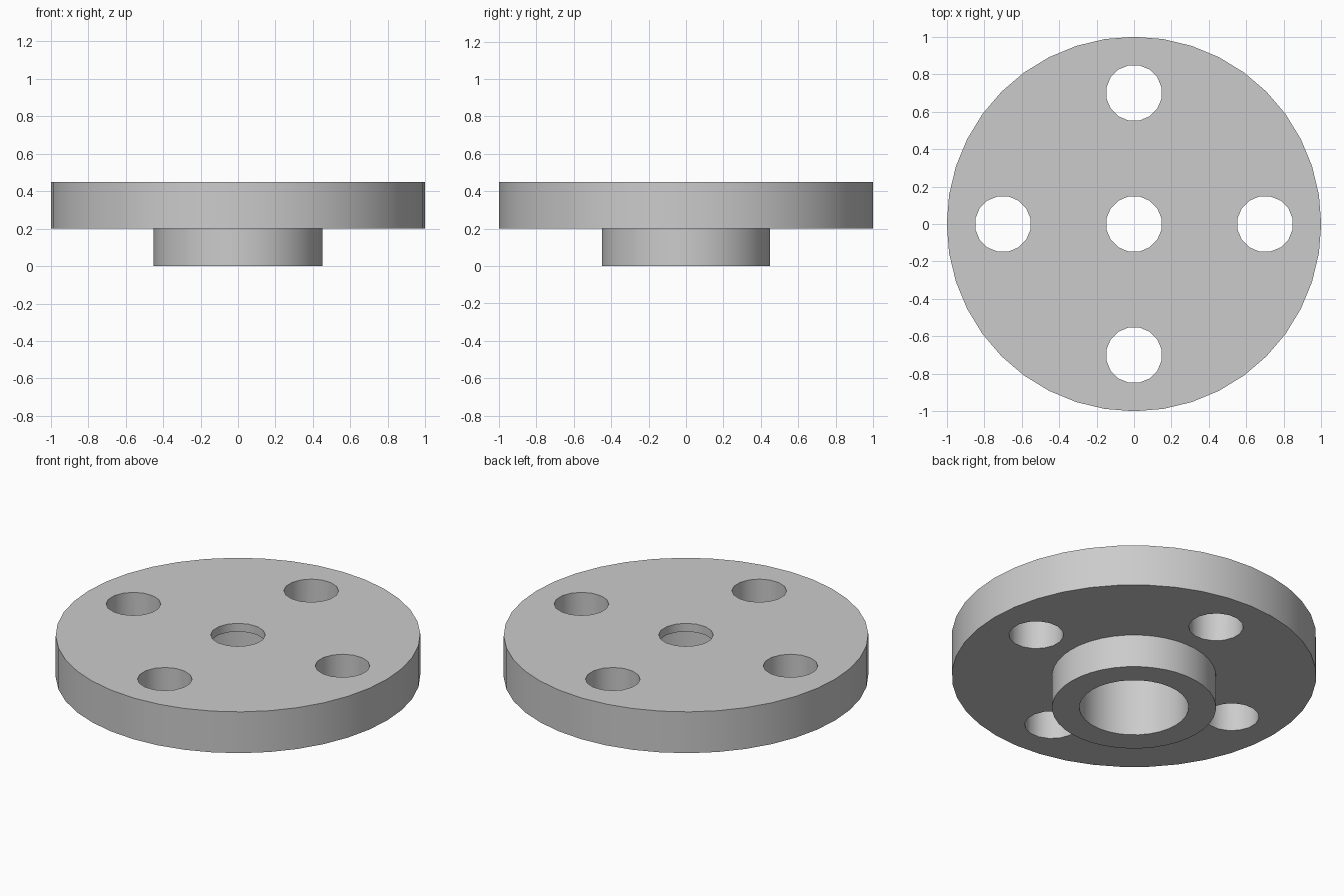
import bpy
import math

if "Cube" in bpy.data.objects:
    bpy.data.objects.remove(bpy.data.objects["Cube"], do_unlink=True)

# Single plain grey finish
grey = bpy.data.materials.new("light_grey")
grey.use_nodes = True
colour = (0.6, 0.6, 0.6, 1)
grey.diffuse_color = colour
grey.node_tree.nodes["Principled BSDF"].inputs["Base Color"].default_value = colour


def cylinder(name, radius, bottom, top, sides, x=0, y=0, turn=0):
    bpy.ops.mesh.primitive_cylinder_add(
        vertices=sides, radius=radius, depth=top - bottom,
        location=(x, y, (bottom + top) / 2), rotation=(0, 0, turn))
    obj = bpy.context.object
    obj.name = name
    obj.data.materials.append(grey)
    return obj


def combine(target, tool, operation):
    # Apply a boolean and discard the helper
    mod = target.modifiers.new(tool.name, "BOOLEAN")
    mod.operation = operation
    mod.solver = "EXACT"
    mod.object = tool
    bpy.context.view_layer.objects.active = target
    bpy.ops.object.modifier_apply(modifier=mod.name)
    bpy.data.objects.remove(tool, do_unlink=True)


# Wide plate with a hub beneath it
flange = cylinder("flange", 1, 0.2, 0.45, 40)
combine(flange, cylinder("hub", 0.45, 0, 0.3, 40), "UNION")

# Wide bore from below, leaving a thin lip at the top
combine(flange, cylinder("bore", 0.3, -0.1, 0.4, 32), "DIFFERENCE")

# Centre hole through the lip and four bolt holes around it
HOLE_SIDES = 16
places = [(0, 0)] + [(0.7 * math.cos(i * math.pi / 2), 0.7 * math.sin(i * math.pi / 2))
                     for i in range(4)]
for x, y in places:
    hole = cylinder("hole", 0.15, -0.1, 0.6, HOLE_SIDES, x, y, math.pi / HOLE_SIDES)
    combine(flange, hole, "DIFFERENCE")

# Smooth round walls, crisp rims
bpy.ops.object.select_all(action="DESELECT")
flange.select_set(True)
bpy.context.view_layer.objects.active = flange
bpy.ops.object.transform_apply(location=True, rotation=True, scale=True)
bpy.ops.object.shade_smooth_by_angle(angle=math.radians(35))
